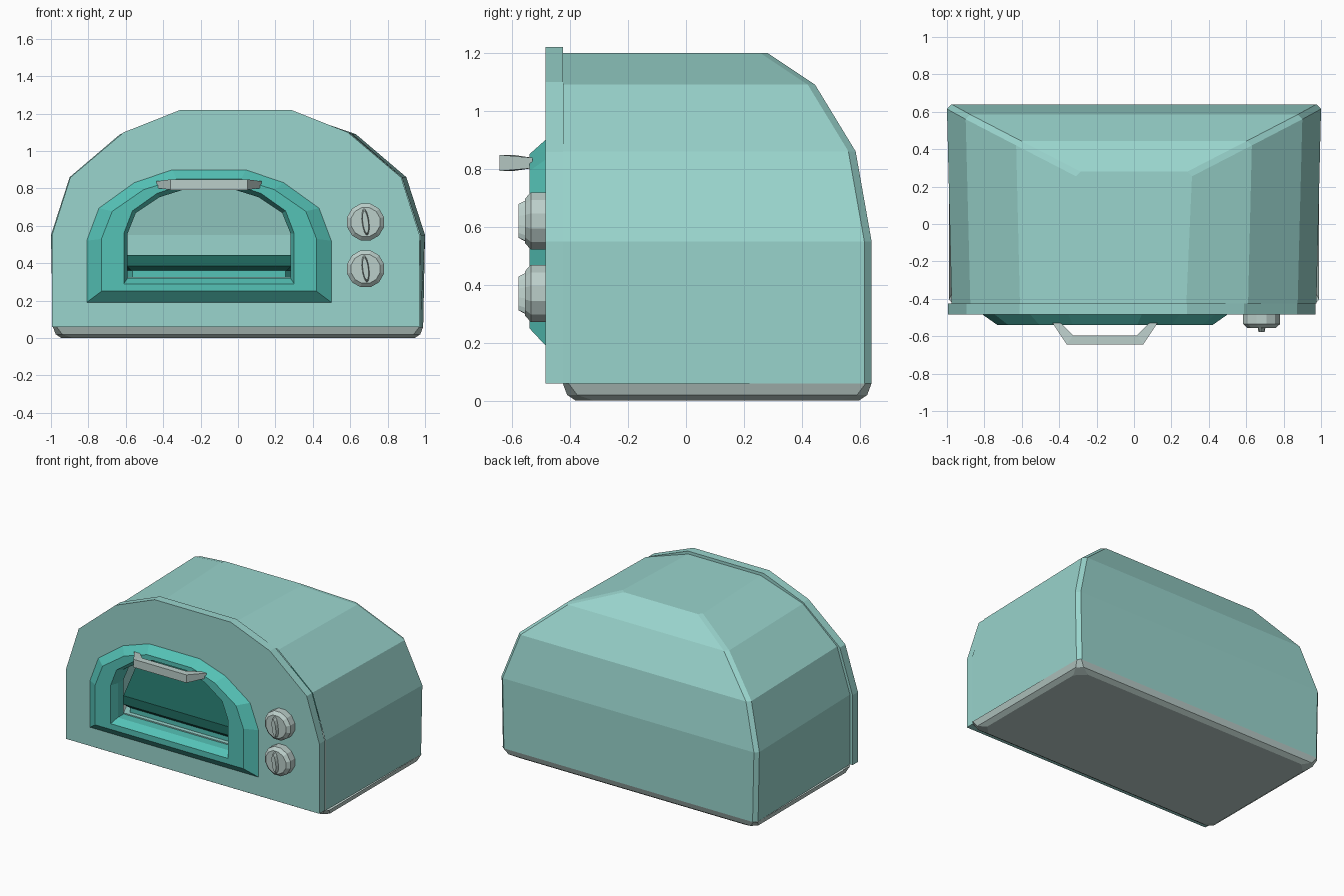
import bpy
import bmesh
import math
from mathutils import Matrix

cube = bpy.data.objects.get("Cube")
if cube:
    bpy.data.objects.remove(cube)


def make_material(name, rgb):
    mat = bpy.data.materials.new(name)
    mat.use_nodes = True
    mat.diffuse_color = (*rgb, 1)
    mat.node_tree.nodes["Principled BSDF"].inputs["Base Color"].default_value = (*rgb, 1)
    return mat


PALE = make_material("pale teal enamel", (0.32, 0.66, 0.61))
TEAL = make_material("bright teal trim", (0.09, 0.54, 0.47))
DARK = make_material("dark teal stone", (0.015, 0.15, 0.12))
GREY = make_material("light grey metal", (0.50, 0.62, 0.59))


def loft(name, loops, mat, closed=True, cap_start=False, cap_end=False, wrap=False):
    """Skin a list of equal loops of points, optionally capped or joined in a ring."""
    bm = bmesh.new()
    rings = [[bm.verts.new(p) for p in loop] for loop in loops]
    pairs = list(zip(rings, rings[1:]))
    if wrap:
        pairs.append((rings[-1], rings[0]))
    count = len(rings[0])
    for a, b in pairs:
        for i in range(count if closed else count - 1):
            j = (i + 1) % count
            bm.faces.new((a[i], a[j], b[j], b[i]))
    if cap_start:
        bm.faces.new(rings[0][::-1])
    if cap_end:
        bm.faces.new(rings[-1])
    bmesh.ops.recalc_face_normals(bm, faces=bm.faces)
    mesh = bpy.data.meshes.new(name)
    bm.to_mesh(mesh)
    bm.free()
    mesh.materials.append(mat)
    obj = bpy.data.objects.new(name, mesh)
    bpy.context.collection.objects.link(obj)
    return obj


# Half of the faceted arch: width fraction, rise fraction
ARCH = [(1, 0), (0.9, 0.46), (0.61, 0.82), (0.3, 1)]


def arch(y, cx, half, bottom, spring, top):
    right = [(half, bottom)] + [(half * w, spring + (top - spring) * r) for w, r in ARCH]
    outline = right + [(-x, z) for x, z in reversed(right)]
    return [(cx + x, y, z) for x, z in outline]


# Domed body: height, front half width, back half width, back depth
def body_loop(z, front, back, depth):
    c = 0.025
    half = [(front, -0.425), (back, depth - c), (back - c, depth)]
    return [(x, y, z) for x, y in half] + [(-x, y, z) for x, y in reversed(half)]


LAYERS = [
    (0.06, 0.975, 0.99, 0.64),
    (0.55, 0.975, 1.0, 0.64),
    (0.86, 0.875, 0.90, 0.585),
    (1.09, 0.61, 0.63, 0.445),
    (1.20, 0.28, 0.31, 0.28),
]
loft("oven_body", [body_loop(*l) for l in LAYERS], PALE, closed=False, cap_end=True)


# Chamfered grey base
def base_loop(z, inset):
    s = inset + 0.02
    hx, y0, y1 = 0.99 - inset, -0.425 + inset, 0.64 - inset
    half = [(hx - s, y0), (hx, y0 + s), (hx, y1 - s), (hx - s, y1)]
    return [(x, y, z) for x, y in half] + [(-x, y, z) for x, y in reversed(half)]


loft("base", [base_loop(0, 0.045), base_loop(0.02, 0.015), base_loop(0.06, 0)],
     GREY, cap_start=True)

# Front plate with an arched opening
CX = -0.155
outer = (-0.012, 0.983, 0.06, 0.55, 1.22)
hole = (CX, 0.45, 0.30, 0.56, 0.81)
loft("front_plate", [arch(-0.425, *outer), arch(-0.485, *outer),
                     arch(-0.485, *hole), arch(-0.425, *hole)], PALE, wrap=True)

# Bevelled trim around the opening
loft("opening_trim", [
    arch(-0.484, CX, 0.655, 0.19, 0.52, 0.90),
    arch(-0.54, CX, 0.575, 0.25, 0.53, 0.85),
    arch(-0.54, CX, 0.455, 0.29, 0.56, 0.82),
    arch(-0.49, CX, 0.435, 0.32, 0.56, 0.795),
    arch(-0.425, CX, 0.435, 0.32, 0.56, 0.795),
], TEAL)


# Interior shelf and baking stone, wider towards the back
def slab_loop(z, inset):
    pts = [(-0.44, -0.42), (0.44, -0.42), (0.68, 0.1), (0.68, 0.55), (-0.68, 0.55), (-0.68, 0.1)]
    return [(CX + math.copysign(abs(x) - inset, x), y + math.copysign(inset, 0.2 - y), z)
            for x, y in pts]


loft("lower_shelf", [slab_loop(0.28, 0), slab_loop(0.325, 0)], PALE, cap_start=True, cap_end=True)
loft("stone_support", [slab_loop(0.325, 0.03), slab_loop(0.36, 0.03)], TEAL, cap_end=True)
loft("baking_stone", [slab_loop(0.36, 0.025), slab_loop(0.385, 0), slab_loop(0.445, 0)],
     DARK, cap_start=True, cap_end=True)


# Bracket handle above the opening
def handle_section(out_x, out_y, in_x, in_y, half_z, side):
    z = 0.82
    return [(CX + side * out_x, out_y, z - half_z), (CX + side * out_x, out_y, z + half_z),
            (CX + side * in_x, in_y, z + half_z), (CX + side * in_x, in_y, z - half_z)]


END = (0.28, -0.53, 0.235, -0.53, 0.018)
BEND = (0.205, -0.643, 0.17, -0.597, 0.028)
loft("handle", [handle_section(*END, -1), handle_section(*BEND, -1),
                handle_section(*BEND, 1), handle_section(*END, 1)],
     GREY, cap_start=True, cap_end=True)


# Control knobs: stepped dial with a slim tilted grip
def ring(y, rx, rz, cx, cz, sides=12, tilt=0.0):
    turn = Matrix.Rotation(tilt, 2)
    pts = []
    for i in range(sides):
        a = 2 * math.pi * (i + 0.5) / sides
        x = rx * math.cos(a)
        z = rz * math.sin(a)
        x, z = turn[0][0] * x + turn[0][1] * z, turn[1][0] * x + turn[1][1] * z
        pts.append((cx + x, y, cz + z))
    return pts


for label, cz in (("upper", 0.62), ("lower", 0.37)):
    cx = 0.682
    dial = [(-0.484, 0.102), (-0.535, 0.102), (-0.555, 0.08)]
    loft(label + "_knob", [ring(y, r, r, cx, cz) for y, r in dial], GREY, cap_end=True)
    loft(label + "_knob_grip", [ring(-0.55, 0.02, 0.075, cx, cz, tilt=0.12),
                                ring(-0.578, 0.015, 0.06, cx, cz, tilt=0.12)],
         GREY, cap_end=True)
